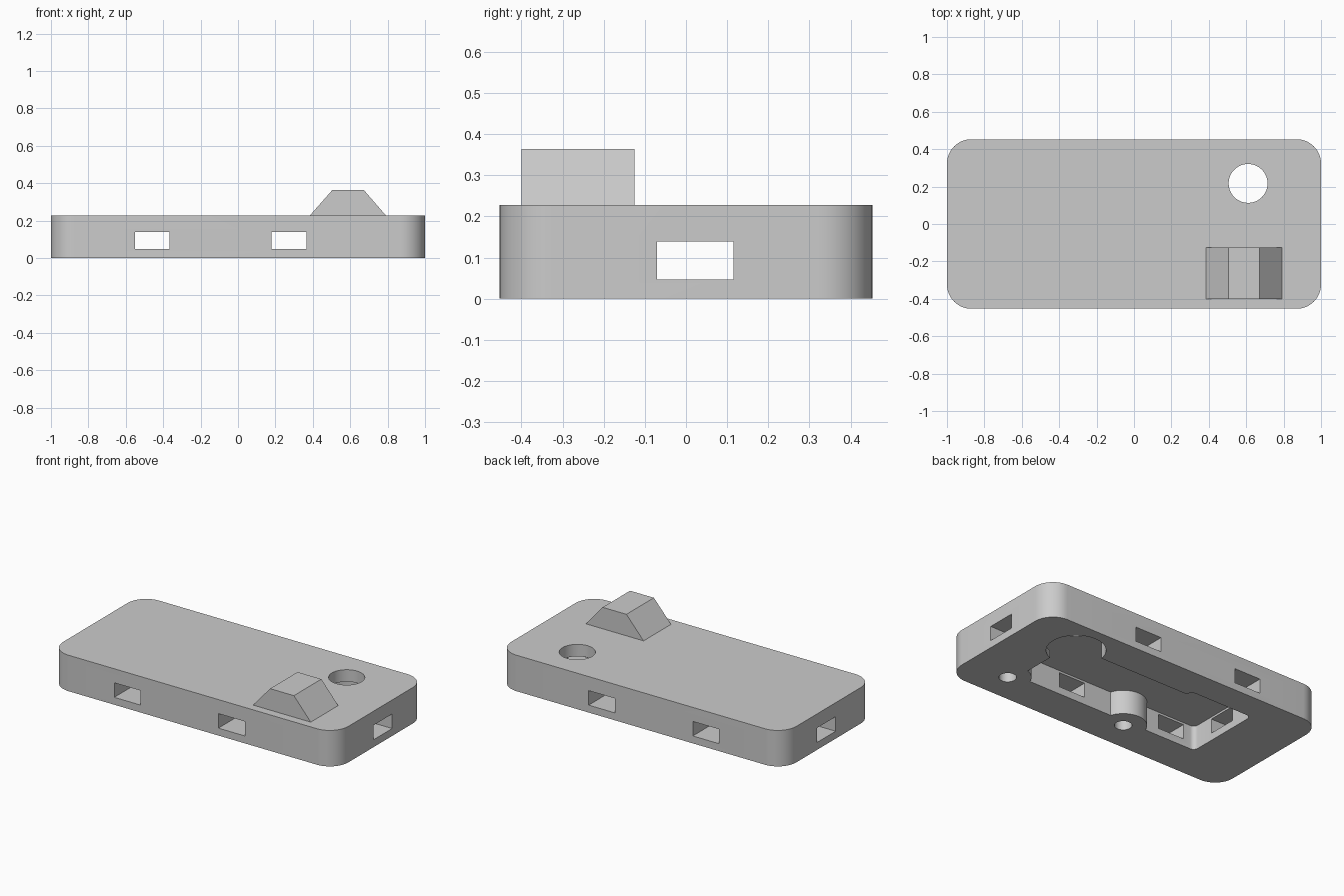
import bpy
import math

if "Cube" in bpy.data.objects:
    bpy.data.objects.remove(bpy.data.objects["Cube"], do_unlink=True)

grey = bpy.data.materials.new("plain_grey")
grey.use_nodes = True
grey.diffuse_color = (0.6, 0.6, 0.6, 1)
grey.node_tree.nodes["Principled BSDF"].inputs["Base Color"].default_value = (0.6, 0.6, 0.6, 1)


def prism(name, outline, z0, z1):
    """Extrude a counter-clockwise xy outline from z0 to z1."""
    n = len(outline)
    verts = [(x, y, z) for z in (z0, z1) for x, y in outline]
    faces = [list(range(n))[::-1], list(range(n, 2 * n))]
    faces += [[i, (i + 1) % n, (i + 1) % n + n, i + n] for i in range(n)]
    mesh = bpy.data.meshes.new(name)
    mesh.from_pydata(verts, [], faces)
    mesh.materials.append(grey)
    obj = bpy.data.objects.new(name, mesh)
    bpy.context.collection.objects.link(obj)
    return obj


def arc(x, y, r, start, sweep, steps):
    angles = [math.radians(start + sweep * i / steps) for i in range(steps + 1)]
    return [(x + r * math.cos(a), y + r * math.sin(a)) for a in angles]


def rounded(x0, x1, y0, y1, r, steps=12):
    centres = [(x1 - r, y1 - r), (x0 + r, y1 - r), (x0 + r, y0 + r), (x1 - r, y0 + r)]
    return [p for i, (x, y) in enumerate(centres) for p in arc(x, y, r, 90 * i, 90, steps)]


def circle(x, y, r):
    return arc(x, y, r, 0, 360, 48)[:-1]


def box(x0, x1, y0, y1):
    return [(x0, y0), (x1, y0), (x1, y1), (x0, y1)]


def combine(target, tool, operation):
    """Apply a boolean and throw the tool away."""
    mod = target.modifiers.new("boolean", "BOOLEAN")
    mod.object, mod.operation, mod.solver = tool, operation, "EXACT"
    bpy.context.view_layer.objects.active = target
    bpy.ops.object.modifier_apply(modifier=mod.name)
    bpy.data.objects.remove(tool, do_unlink=True)


TOP = 0.228
CEILING = 0.152
BELOW = -0.05
SCREWS = [(0.71, -0.266), (-0.14, -0.262)]

# Rounded slab
case_body = prism("case_body", rounded(-1, 1, -0.453, 0.453, 0.13), 0, TOP)

# Underside cavity: main room, side pocket and round recess, less the screw bosses
cavity = prism("cavity", rounded(-0.63, 0.67, -0.22, 0.24, 0.03, 6), BELOW, CEILING)
combine(cavity, prism("pocket", rounded(-0.63, -0.19, -0.1, 0.278, 0.03, 6), BELOW, CEILING), "UNION")
combine(cavity, prism("recess", circle(0.61, 0.217, 0.17), BELOW, CEILING), "UNION")
for x, y in SCREWS:
    combine(cavity, prism("boss", circle(x, y, 0.135), BELOW - 0.1, TOP), "DIFFERENCE")
combine(case_body, cavity, "DIFFERENCE")

# Blind screw holes and the round opening in the top
for x, y in SCREWS:
    combine(case_body, prism("screw_hole", circle(x, y, 0.05), BELOW, CEILING), "DIFFERENCE")
combine(case_body, prism("top_hole", circle(0.61, 0.217, 0.104), 0.1, TOP + 0.1), "DIFFERENCE")

# Slots running through the walls
for outline in (box(-0.55, -0.365, -0.6, 0.6), box(0.18, 0.365, -0.6, 0.6),
                box(-1.2, 1.2, -0.07, 0.115)):
    combine(case_body, prism("slot", outline, 0.047, 0.139), "DIFFERENCE")

# Wedge on the top face, a side profile turned upright
profile = [(0.385, TOP), (0.79, TOP), (0.672, 0.364), (0.505, 0.364)]
wedge = prism("top_wedge", profile, 0.125, 0.4)
for v in wedge.data.vertices:
    x, z, depth = v.co
    v.co = (x, -depth, z)

# Smooth rounded walls, crisp edges
bpy.ops.object.select_all(action="DESELECT")
case_body.select_set(True)
bpy.context.view_layer.objects.active = case_body
bpy.ops.object.shade_smooth_by_angle(angle=math.radians(30))
